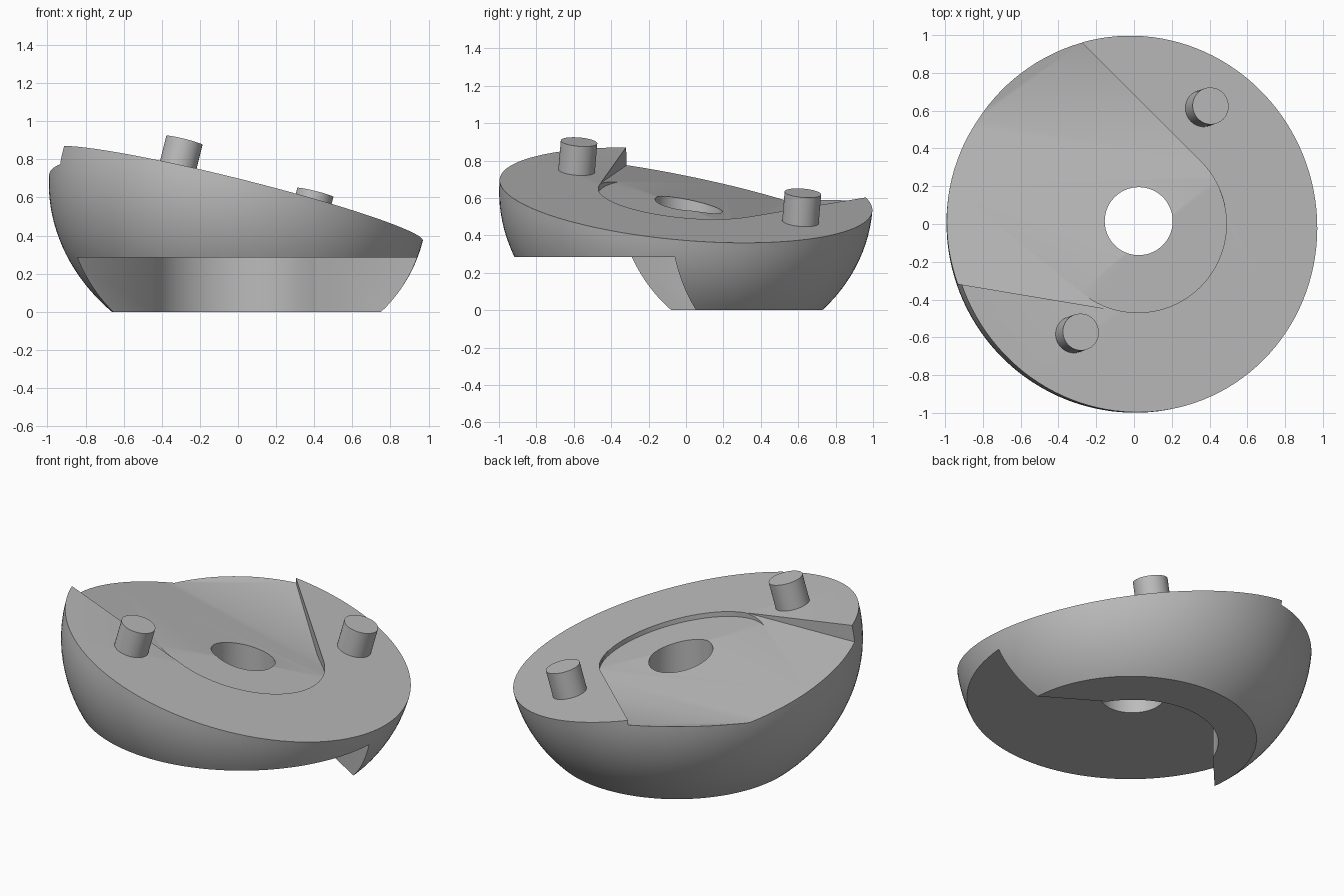
import bpy, bmesh, math
from mathutils import Matrix, Vector

cube = bpy.data.objects.get("Cube")
if cube:
    bpy.data.objects.remove(cube, do_unlink=True)

grey = bpy.data.materials.new("plain_grey")
grey.use_nodes = True
colour = (0.5, 0.5, 0.5, 1)
grey.diffuse_color = colour
grey.node_tree.nodes["Principled BSDF"].inputs["Base Color"].default_value = colour

# Tilted top face: z = HEIGHT + SX * x + SY * y
HEIGHT, SX, SY = 0.615, -0.25, -0.085
NORMAL = Vector((-SX, -SY, 1)).normalized()
TILT = NORMAL.to_track_quat('Z', 'Y').to_matrix().to_4x4()


def make(name, bm):
    bmesh.ops.recalc_face_normals(bm, faces=bm.faces)
    mesh = bpy.data.meshes.new(name)
    bm.to_mesh(mesh)
    bm.free()
    mesh.materials.append(grey)
    ob = bpy.data.objects.new(name, mesh)
    bpy.context.collection.objects.link(ob)
    return ob


def keep_above(bm, point, normal):
    """Slice the solid, keep the side the normal points to, cap it."""
    bmesh.ops.bisect_plane(bm, geom=bm.verts[:] + bm.edges[:] + bm.faces[:], dist=1e-5,
                           plane_co=point, plane_no=normal, clear_inner=True)
    bmesh.ops.holes_fill(bm, edges=[e for e in bm.edges if e.is_boundary], sides=0)


def arc(centre, radius, start, end, steps=48):
    angles = [math.radians(start + (end - start) * i / steps) for i in range(steps + 1)]
    return [(centre + radius * math.cos(a), radius * math.sin(a)) for a in angles]


def away(point, degrees, distance=2):
    a = math.radians(degrees)
    return (point[0] + distance * math.cos(a), point[1] + distance * math.sin(a))


def prism(outline, bottom, top):
    bm = bmesh.new()
    face = bm.faces.new([bm.verts.new((x, y, bottom)) for x, y in outline])
    moved = bmesh.ops.extrude_face_region(bm, geom=[face])["geom"]
    verts = [v for v in moved if isinstance(v, bmesh.types.BMVert)]
    bmesh.ops.translate(bm, verts=verts, vec=(0, 0, top - bottom))
    return bm


def slope_cut(bm, height, sx, sy):
    keep_above(bm, (0, 0, height), Vector((-sx, -sy, 1)).normalized())


# Bowl: lower half of a flattened ball, tilted, with a level underside
bm = bmesh.new()
bmesh.ops.create_uvsphere(bm, u_segments=128, v_segments=64, radius=1)
bmesh.ops.scale(bm, vec=(1, 1, 0.87), verts=bm.verts)
keep_above(bm, (0, 0, 0), (0, 0, -1))
bmesh.ops.transform(bm, matrix=Matrix.Translation((0, 0, HEIGHT)) @ TILT, verts=bm.verts)
keep_above(bm, (0, 0, 0), (0, 0, 1))
body = make("bowl_body", bm)

cutters = []

# Upper recess: fan outline with a sloping floor and a ramp
curve = arc(0.02, 0.47, -99.5, 45)
bm = prism(curve + [away(curve[-1], 135), away(curve[0], 170.5)], -1, 2)
slope_cut(bm, 0.57, -0.15, -0.205)
slope_cut(bm, 0.397, -0.122, 0.148)
cutters.append(make("recess_cutter", bm))

# Shallow round seat about the hole
bm = prism(arc(0.02, 0.469, 0, 357, 119), -1, 2)
slope_cut(bm, HEIGHT - 0.03, SX, SY)
cutters.append(make("seat_cutter", bm))

# Lower notch, open to the front
curve = arc(0.01, 0.48, 33, 160)
outline = curve + [away(curve[-1], 228.5), (0, -3), away(curve[0], 328.6)]
cutters.append(make("notch_cutter", prism(outline, -1, 0.285)))

# Centre hole
bore = [(x, y + 0.015) for x, y in arc(0.025, 0.18, 0, 354, 59)]
cutters.append(make("hole_cutter", prism(bore, -1, 2)))

for cutter in cutters:
    cutter.hide_render = True
    mod = body.modifiers.new(cutter.name, 'BOOLEAN')
    mod.operation = 'DIFFERENCE'
    mod.solver = 'EXACT'
    mod.object = cutter

bpy.context.view_layer.update()
graph = bpy.context.evaluated_depsgraph_get()
result = bpy.data.meshes.new_from_object(body.evaluated_get(graph))
body.modifiers.clear()
body.data = result
for cutter in cutters:
    bpy.data.objects.remove(cutter, do_unlink=True)

# Two pegs standing square to the tilted face
parts = [body]
for name, x, y in (("front_peg", -0.32, -0.585), ("back_peg", 0.367, 0.612)):
    bm = bmesh.new()
    bmesh.ops.create_cone(bm, cap_ends=True, segments=48, radius1=0.098, radius2=0.098, depth=0.2)
    base = Vector((x, y, HEIGHT + SX * x + SY * y))
    place = Matrix.Translation(base + NORMAL * 0.06) @ TILT
    bmesh.ops.transform(bm, matrix=place, verts=bm.verts)
    parts.append(make(name, bm))

# Smooth curved walls, crisp edges
bpy.ops.object.select_all(action='DESELECT')
for ob in parts:
    ob.select_set(True)
bpy.context.view_layer.objects.active = body
bpy.ops.object.shade_smooth_by_angle(angle=math.radians(25))
